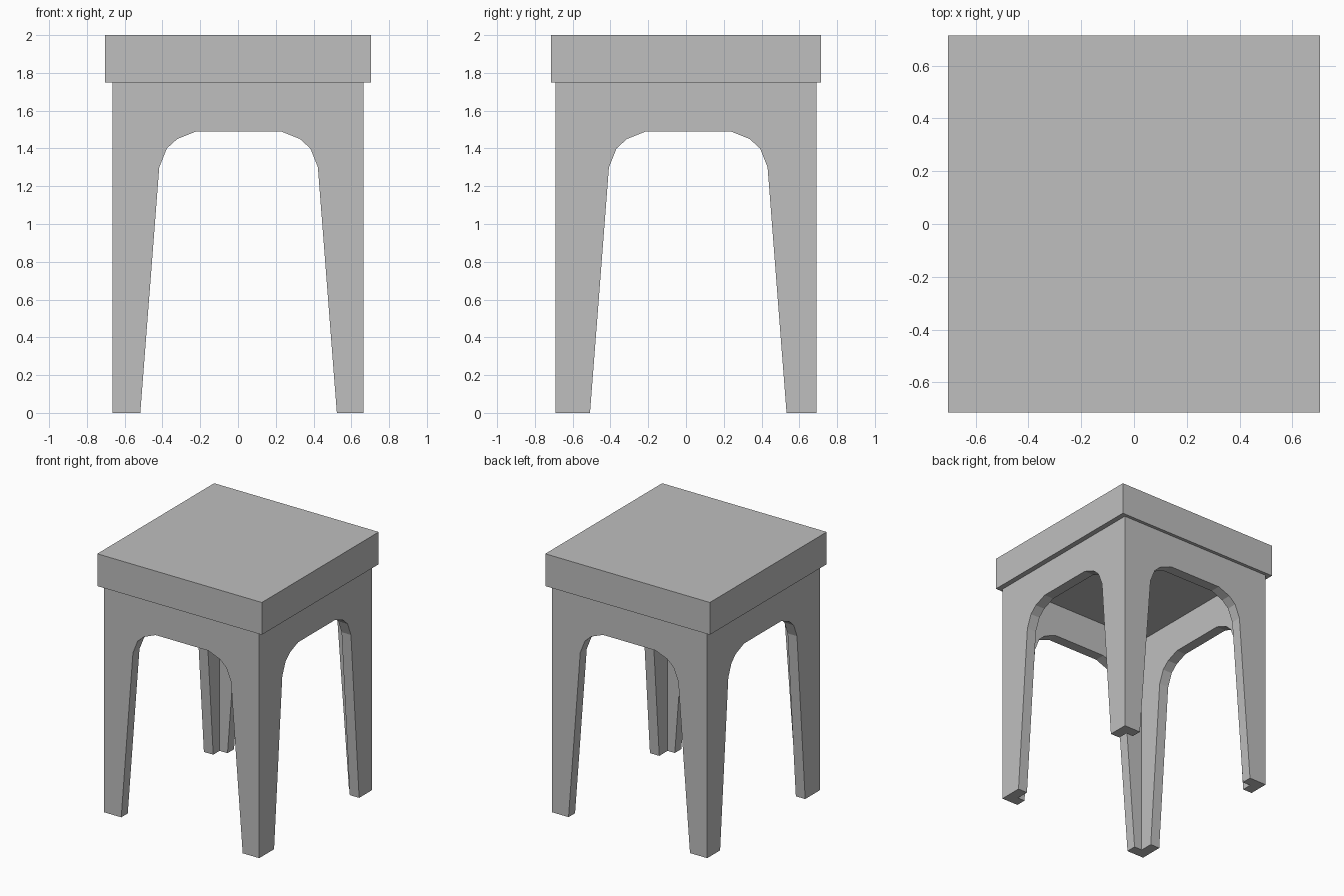
import bpy
import bmesh
from mathutils import Matrix, Vector

if "Cube" in bpy.data.objects:
    bpy.data.objects.remove(bpy.data.objects["Cube"], do_unlink=True)

# Single flat colour
grey = bpy.data.materials.new("light_grey")
grey.use_nodes = True
colour = (0.52, 0.52, 0.52, 1)
grey.diffuse_color = colour
grey.node_tree.nodes["Principled BSDF"].inputs["Base Color"].default_value = colour


def add_object(name, bm):
    bmesh.ops.recalc_face_normals(bm, faces=bm.faces)
    mesh = bpy.data.meshes.new(name)
    bm.to_mesh(mesh)
    bm.free()
    mesh.materials.append(grey)
    obj = bpy.data.objects.new(name, mesh)
    bpy.context.collection.objects.link(obj)
    return obj


def box(name, width, depth, bottom, top):
    bm = bmesh.new()
    bmesh.ops.create_cube(bm, size=1)
    bmesh.ops.scale(bm, vec=(width, depth, top - bottom), verts=bm.verts)
    bmesh.ops.translate(bm, vec=(0, 0, (top + bottom) / 2), verts=bm.verts)
    return add_object(name, bm)


# Half of the arched opening, from below the foot to the apron
ARCH = [(0.528, -0.1), (0.42, 1.3), (0.38, 1.4), (0.325, 1.45), (0.225, 1.49)]


def arch_cutter(name, shift, turn):
    outline = ARCH + [(-x, z) for x, z in reversed(ARCH)]
    bm = bmesh.new()
    face = bm.faces.new([bm.verts.new((x + shift, -1, z)) for x, z in outline])
    new = bmesh.ops.extrude_face_region(bm, geom=[face])["geom"]
    moved = [v for v in new if isinstance(v, bmesh.types.BMVert)]
    bmesh.ops.translate(bm, vec=Vector((0, 2, 0)), verts=moved)
    bm.transform(Matrix.Rotation(turn, 4, "Z"))
    return add_object(name, bm)


# Seat slab
seat = box("seat", 1.41, 1.43, 1.75, 2)

# Hollow base: four arched panels meeting in angled legs
width, depth, wall = 1.33, 1.38, 0.08
base = box("legs_and_apron", width, depth, 0, 1.75)
cutters = [
    box("hollow_cutter", width - 2 * wall, depth - 2 * wall, -0.1, 1.9),
    arch_cutter("front_arch_cutter", 0.003, 0),
    arch_cutter("side_arch_cutter", 0.012, 1.5707963),
]
for cutter in cutters:
    cutter.hide_render = True
    cut = base.modifiers.new(cutter.name, "BOOLEAN")
    cut.operation = "DIFFERENCE"
    cut.solver = "EXACT"
    cut.object = cutter

# Bake the cuts and drop the cutters
bpy.context.view_layer.update()
graph = bpy.context.evaluated_depsgraph_get()
cut_mesh = bpy.data.meshes.new_from_object(base.evaluated_get(graph))
base.modifiers.clear()
base.data = cut_mesh
for cutter in cutters:
    bpy.data.objects.remove(cutter, do_unlink=True)
base.data.materials.clear()
base.data.materials.append(grey)
for poly in base.data.polygons:
    poly.material_index = 0
